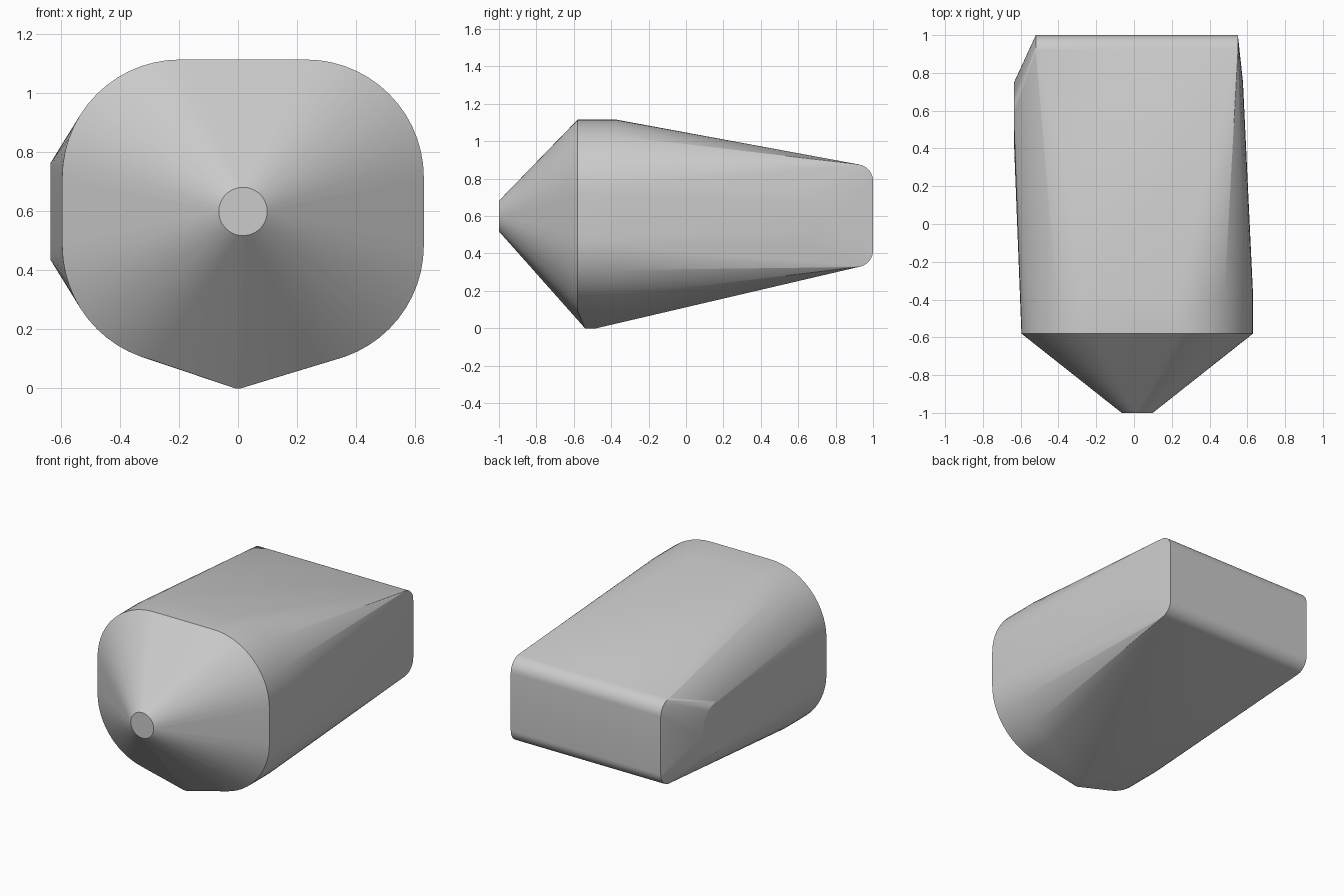
import bpy, bmesh, math
from math import sin, cos, pi

cube = bpy.data.objects.get("Cube")
if cube:
    bpy.data.objects.remove(cube, do_unlink=True)

grey = bpy.data.materials.new("plain grey")
grey.use_nodes = True
color = (0.6, 0.6, 0.6, 1)
grey.diffuse_color = color
grey.node_tree.nodes["Principled BSDF"].inputs["Base Color"].default_value = color

MID_X, MID_Z = 0.017, 0.6


def circle(radius, steps):
    return [(radius * cos(2 * pi * i / steps), radius * sin(2 * pi * i / steps))
            for i in range(steps)]


def rounded_rect(half_w, half_h, radius, steps=14):
    """Outline of a rounded rectangle centred on the origin."""
    points = []
    for corner, (sx, sz) in enumerate([(1, 1), (-1, 1), (-1, -1), (1, -1)]):
        for i in range(steps + 1):
            a = (corner + i / steps) * pi / 2
            points.append((sx * (half_w - radius) + radius * cos(a),
                           sz * (half_h - radius) + radius * sin(a)))
    return points


points = []

# Flat round nose tip
points += [(MID_X + u, -1, MID_Z + v) for u, v in circle(0.082, 48)]

# Rounded front section, extruded a short way back
for y in (-0.58, -0.37):
    points += [(MID_X + u, y, MID_Z + v) for u, v in rounded_rect(0.613, 0.515, 0.4)]

# Narrow keel under the front section
points += [(x, y, 0) for x in (-0.008, 0.008) for y in (-0.54, -0.48)]

# Tail end, with rounded upper and lower edges
for x in (-0.52, 0.55):
    for i in range(11):
        a = i / 10 * pi / 2
        y = 0.91 + 0.09 * cos(a)
        points += [(x, y, 0.787 + 0.09 * sin(a)), (x, y, 0.417 - 0.09 * sin(a))]

# Round side bosses near the tail
for x in (-0.635, 0.577):
    points += [(x, 0.585 + u, MID_Z + v) for u, v in circle(0.165, 32)]

# Wrap all sections in one taut skin
bm = bmesh.new()
for p in points:
    bm.verts.new(p)
bmesh.ops.remove_doubles(bm, verts=bm.verts, dist=0.0005)
hull = bmesh.ops.convex_hull(bm, input=bm.verts)
unused = {g for g in hull["geom_interior"] + hull["geom_unused"]
          if isinstance(g, bmesh.types.BMVert)}
bmesh.ops.delete(bm, geom=list(unused), context="VERTS")
bmesh.ops.dissolve_limit(bm, angle_limit=math.radians(0.2),
                         verts=bm.verts, edges=bm.edges)
bmesh.ops.recalc_face_normals(bm, faces=bm.faces)

mesh = bpy.data.meshes.new("body_shell")
bm.to_mesh(mesh)
bm.free()
mesh.materials.append(grey)
body = bpy.data.objects.new("body_shell", mesh)
bpy.context.collection.objects.link(body)

bpy.ops.object.select_all(action="DESELECT")
body.select_set(True)
bpy.context.view_layer.objects.active = body
bpy.ops.object.shade_smooth_by_angle(angle=math.radians(25))
